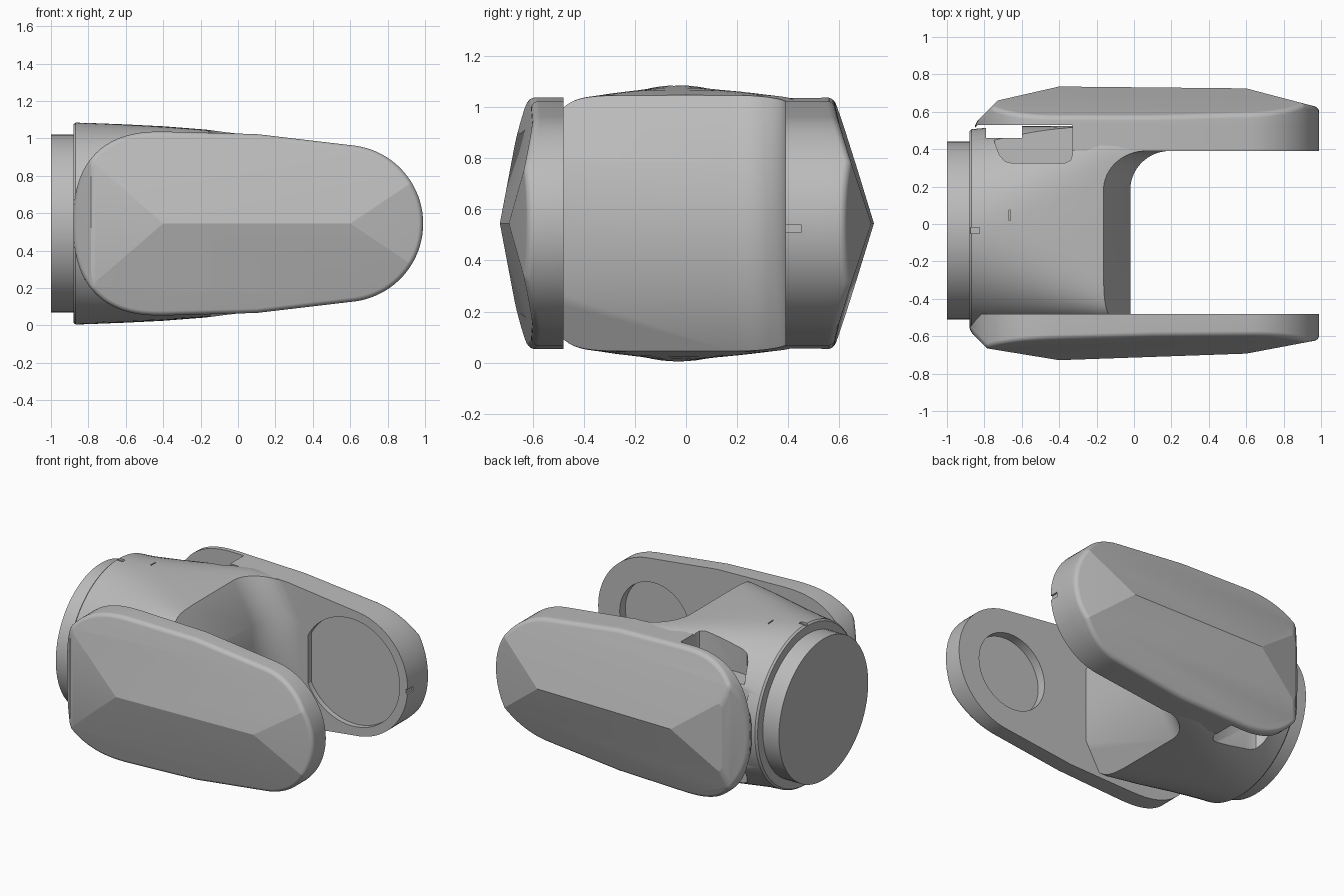
import bpy, bmesh
from math import sin, cos, pi, radians, copysign
from mathutils import Vector

cube = bpy.data.objects.get("Cube")
if cube:
    bpy.data.objects.remove(cube)

ZC = 0.545  # height of the arm axis

grey = bpy.data.materials.new("light_grey")
grey.use_nodes = True
grey.diffuse_color = (0.5, 0.5, 0.5, 1)
grey.node_tree.nodes["Principled BSDF"].inputs["Base Color"].default_value = (0.5, 0.5, 0.5, 1)


def loft_bm(rings):
    """Closed solid through rings of equal point count."""
    bm = bmesh.new()
    loops = [[bm.verts.new(p) for p in ring] for ring in rings]
    n = len(loops[0])
    for a, b in zip(loops, loops[1:]):
        for i in range(n):
            j = (i + 1) % n
            bm.faces.new((a[i], a[j], b[j], b[i]))
    bm.faces.new(loops[0])
    bm.faces.new(loops[-1])
    bmesh.ops.recalc_face_normals(bm, faces=bm.faces)
    return bm


def make(name, bm):
    mesh = bpy.data.meshes.new(name)
    bm.to_mesh(mesh)
    bm.free()
    mesh.materials.append(grey)
    obj = bpy.data.objects.new(name, mesh)
    bpy.context.scene.collection.objects.link(obj)
    return obj


def prism_y(outline, y0, y1):
    return loft_bm([[(x, y, ZC + z) for x, z in outline] for y in (y0, y1)])


def prism_z(outline, z0, z1):
    return loft_bm([[(x, y, z) for x, y in outline] for z in (z0, z1)])


def box(x0, x1, y0, y1, z0, z1):
    return prism_z([(x0, y0), (x1, y0), (x1, y1), (x0, y1)], z0, z1)


def circle(cx, r, n=72):
    return [(cx + r * cos(2 * pi * i / n), r * sin(2 * pi * i / n)) for i in range(n)]


def slice_off(bm, point, normal):
    geom = bm.verts[:] + bm.edges[:] + bm.faces[:]
    bmesh.ops.bisect_plane(bm, geom=geom, plane_co=point, plane_no=Vector(normal).normalized(), clear_outer=True)
    bmesh.ops.holes_fill(bm, edges=[e for e in bm.edges if e.is_boundary], sides=0)
    bmesh.ops.recalc_face_normals(bm, faces=bm.faces)


def cut(obj, *solids):
    for bm in solids:
        tool = make("cutter", bm)
        tool.hide_render = True
        mod = obj.modifiers.new("cut", "BOOLEAN")
        mod.operation, mod.solver, mod.object = "DIFFERENCE", "EXACT", tool
        bpy.context.view_layer.objects.active = obj
        bpy.ops.object.modifier_apply(modifier=mod.name)
        bpy.data.objects.remove(tool)


def smooth(obj, degrees):
    bpy.ops.object.select_all(action="DESELECT")
    obj.select_set(True)
    bpy.context.view_layer.objects.active = obj
    bpy.ops.object.shade_smooth_by_angle(angle=radians(degrees))


def arm_outline(left):
    """Tapered arm shape, round at the tip and softly squared at the hub."""
    tip = [radians(82) * i / 20 for i in range(21)]
    heel = [pi / 2 * i / 24 for i in range(25)]
    upper = [(0.57 + 0.42 * cos(t), 0.42 * sin(t)) for t in tip] + [(0.1, 0.478)]
    upper += [(-0.4 + (left + 0.4) * sin(t) ** 0.8, 0.492 * max(cos(t), 0) ** 0.8) for t in heel]
    return upper + [(x, -z) for x, z in reversed(upper[1:-1])]


def arm_cover(name, side, inner, left, peak, drop, roof, chamfer_y):
    """Slab with a faceted outer face and a rounded rim."""
    bm = prism_y(arm_outline(left), side * inner, side * 0.85)
    heel_point = (-0.4, side * peak, ZC)
    for k in (roof, -roof):
        slice_off(bm, heel_point, (drop, side, k))
    slice_off(bm, heel_point, (-0.71 * roof, side, 0))
    slice_off(bm, (0.6, side * (peak - drop), ZC), (0.82 * roof, side, 0))
    slice_off(bm, (left, side * chamfer_y, ZC), (-1, side, 0))
    bmesh.ops.remove_doubles(bm, verts=bm.verts, dist=0.004)
    rim = [e for e in bm.edges if len(e.link_faces) == 2
           and e.calc_face_angle(0) > radians(40)
           and all(abs(v.co.y) > inner + 0.01 for v in e.verts)]
    bmesh.ops.bevel(bm, geom=rim, offset=0.025, segments=8, profile=0.5,
                    affect="EDGES", clamp_overlap=False)
    return make(name, bm)


# Arm covers
front_arm = arm_cover("front_arm", -1, 0.48, -0.88, 0.728, 0.035, 0.23, 0.57)
cut(front_arm, prism_y(circle(0.57, 0.26), -0.54, -0.4))
smooth(front_arm, 12)
back_cover = arm_cover("back_cover", 1, 0.53, -0.85, 0.735, 0.01, 0.32, 0.54)
smooth(back_cover, 12)


# Body: round at the hub, squared off towards the bridge
def section(x, cy, ry, rz, power, n=96):
    ring = []
    for i in range(n):
        c, s = cos(2 * pi * i / n), sin(2 * pi * i / n)
        ring.append((x, cy + ry * copysign(abs(c) ** (2 / power), c),
                     ZC + rz * copysign(abs(s) ** (2 / power), s)))
    return ring


body = make("body", loft_bm([section(*row) for row in (
    (-0.88, -0.03, 0.525, 0.53, 2), (-0.868, -0.03, 0.537, 0.54, 2),
    (-0.78, -0.03, 0.545, 0.537, 2.1), (-0.6, -0.02, 0.545, 0.53, 2.6),
    (-0.4, -0.01, 0.535, 0.52, 3.8), (-0.18, 0, 0.525, 0.503, 7),
    (0, 0, 0.52, 0.483, 10), (0.25, 0, 0.52, 0.462, 12))]))

# Back arm slab, starting after the pocket
slab = prism_y(arm_outline(-0.85), 0.39, 0.53)
slice_off(slab, (-0.33, 0, 0), (-1, 0, 0))
back_arm = make("back_arm", slab)


# Opening between the arms, with a filleted corner and sloped lips
def opening(shift, z):
    x0, r = -0.02 - shift, 0.21
    arc = [pi - pi / 2 * i / 16 for i in range(17)]
    pts = [(x0 + r + r * cos(t), 0.39 - r + r * sin(t)) for t in arc]
    return [(x, y, z) for x, y in pts + [(1.2, 0.39), (1.2, -0.9), (x0, -0.9)]]


cut(body, loft_bm([opening(0.226, -0.12), opening(0, 0.28), opening(0, 0.78), opening(0.226, 1.2)]))

# Pockets and through slot between the hub and the back cover
pocket = [(-0.82, 0.6), (-0.82, 0.53), (-0.78, 0.5), (-0.75, 0.45), (-0.72, 0.37), (-0.69, 0.335),
          (-0.65, 0.325), (-0.37, 0.325), (-0.34, 0.34), (-0.33, 0.37), (-0.33, 0.6)]
cut(body, prism_z(pocket, 0.83, 1.3), prism_z(pocket, -0.2, 0.26),
    box(-0.79, -0.6, 0.46, 0.6, -0.2, 1.3))

# Alignment notches on the hub
cut(body, box(-0.875, -0.825, -0.05, -0.02, 1.07, 1.2),
    box(-0.668, -0.66, 0.02, 0.075, 1.06, 1.2))
smooth(body, 30)

# Round recess and tip notch of the back arm
cut(back_arm, prism_y(circle(0.57, 0.36), 0.3, 0.425),
    box(0.978, 1.1, 0.39, 0.45, 0.51, 0.54))
smooth(back_arm, 30)

# Mounting flange
flange = make("mounting_flange", loft_bm([
    [(x, -0.035 + y, ZC + z) for y, z in circle(0, 0.475)] for x in (-1, -0.84)]))
smooth(flange, 30)
